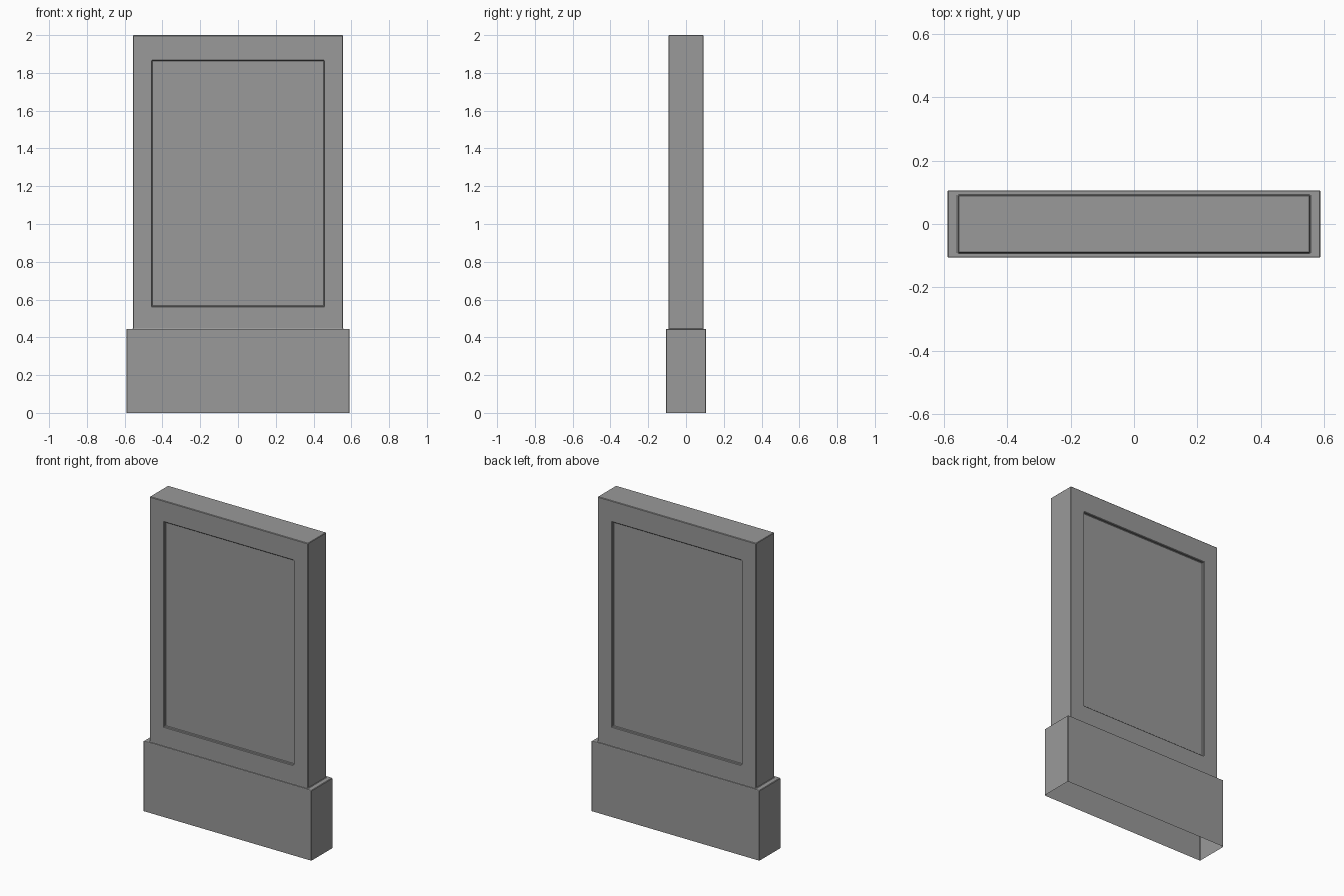
import bpy
import bmesh
from mathutils import Vector

if "Cube" in bpy.data.objects:
    bpy.data.objects.remove(bpy.data.objects["Cube"])

# Dark grey finish
grey = bpy.data.materials.new("dark_grey")
grey.diffuse_color = (0.32, 0.32, 0.32, 1)
grey.use_nodes = True
grey.node_tree.nodes["Principled BSDF"].inputs["Base Color"].default_value = grey.diffuse_color


def make_object(name, bm):
    bmesh.ops.recalc_face_normals(bm, faces=bm.faces)
    mesh = bpy.data.meshes.new(name)
    bm.to_mesh(mesh)
    bm.free()
    mesh.materials.append(grey)
    obj = bpy.data.objects.new(name, mesh)
    bpy.context.collection.objects.link(obj)
    return obj


def ring(bm, half_x, half_y, z):
    corners = ((-1, -1), (1, -1), (1, 1), (-1, 1))
    return [bm.verts.new((sx * half_x, sy * half_y, z)) for sx, sy in corners]


def bridge(bm, lower, upper):
    return [bm.faces.new((lower[i], lower[(i + 1) % 4],
                          upper[(i + 1) % 4], upper[i])) for i in range(4)]


BASE_X, BASE_Y, BASE_TOP = 0.59, 0.106, 0.445
BODY_X, BODY_Y, TOP = 0.556, 0.092, 2.0
SCREEN_X, SCREEN_LOW, SCREEN_HIGH, DEPTH = 0.455, 0.565, 1.865, 0.015

# Plinth: open underneath, with a narrow ledge around the body
bm = bmesh.new()
foot = ring(bm, BASE_X, BASE_Y, 0)
shoulder = ring(bm, BASE_X, BASE_Y, BASE_TOP)
ledge = ring(bm, BODY_X, BODY_Y, BASE_TOP)
bridge(bm, foot, shoulder)
bridge(bm, shoulder, ledge)

# Display body rising from the ledge
crown = ring(bm, BODY_X, BODY_Y, TOP)
walls = bridge(bm, ledge, crown)
bm.faces.new(crown)

# Recessed screen on the front and back
for wall, side in ((walls[0], -1), (walls[2], 1)):
    bmesh.ops.inset_individual(bm, faces=[wall], thickness=0.1)
    for v in wall.verts:
        v.co.x = SCREEN_X if v.co.x > 0 else -SCREEN_X
        v.co.z = SCREEN_HIGH if v.co.z > 1.2 else SCREEN_LOW
    panel = bmesh.ops.extrude_discrete_faces(bm, faces=[wall])["faces"][0]
    bmesh.ops.translate(bm, verts=panel.verts, vec=Vector((0, -side * DEPTH, 0)))

stand = make_object("display_stand", bm)

# Fine bevel softening the edges
bevel = stand.modifiers.new("edge_bevel", 'BEVEL')
bevel.width = 0.003
bevel.segments = 1
bevel.limit_method = 'ANGLE'
